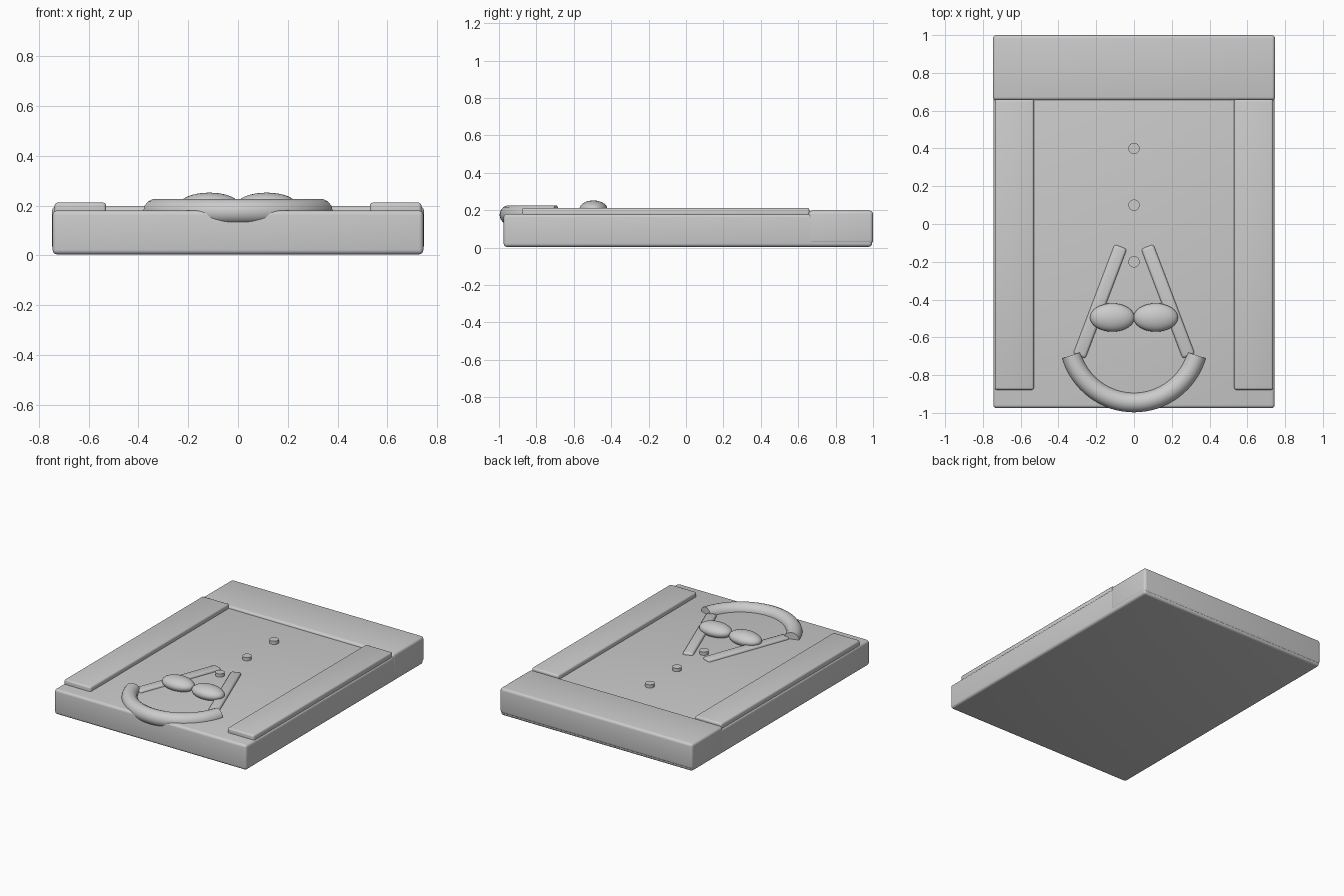
import bpy, math
from mathutils import Vector

if "Cube" in bpy.data.objects:
    bpy.data.objects.remove(bpy.data.objects["Cube"])


def smooth(ob):
    bpy.ops.object.select_all(action='DESELECT')
    ob.select_set(True)
    bpy.context.view_layer.objects.active = ob
    bpy.ops.object.shade_smooth_by_angle(angle=math.radians(40))


def slab(name, lo, hi, bevel, segs=4, rot=0.0):
    """Rounded box between two corners, optionally turned about z."""
    lo, hi = Vector(lo), Vector(hi)
    bpy.ops.mesh.primitive_cube_add(size=1, location=(lo + hi) / 2)
    ob = bpy.context.object
    ob.name = name
    ob.scale = hi - lo
    bpy.ops.object.transform_apply(location=False, rotation=False, scale=True)
    ob.rotation_euler.z = rot
    m = ob.modifiers.new("round", 'BEVEL')
    m.width = bevel
    m.segments = segs
    bpy.ops.object.modifier_apply(modifier="round")
    smooth(ob)
    return ob


# Folded garment body and thicker back hem
slab("folded_body", (-0.745, -0.975, 0.004), (0.745, 0.995, 0.180), 0.018)
slab("back_hem", (-0.747, 0.655, 0.02), (0.747, 1.0, 0.197), 0.018)

# Folded side strips and lapels
for s, side in ((-1, "left"), (1, "right")):
    xs = sorted((s * 0.53, s * 0.737))
    slab(side + "_strip", (xs[0], -0.878, 0.15), (xs[1], 0.66, 0.212), 0.012, 3)

    a, b = Vector((s * 0.07, -0.12)), Vector((s * 0.29, -0.70))
    mid, d = (a + b) / 2, a - b
    length = d.length
    slab(side + "_lapel",
         (mid.x - 0.035, mid.y - length / 2, 0.15),
         (mid.x + 0.035, mid.y + length / 2, 0.196), 0.014, 3,
         math.atan2(-d.x, d.y))

# Rolled collar: capped tube swept along the front arc
cu = bpy.data.curves.new("collar", 'CURVE')
cu.dimensions = '3D'
cu.bevel_depth = 0.052
cu.bevel_resolution = 5
cu.use_fill_caps = True
n = 32
sp = cu.splines.new('POLY')
sp.points.add(n)
for i in range(n + 1):
    t = math.radians(196 + 148 * i / n)
    sp.points[i].co = (0.345 * math.cos(t), -0.60 + 0.345 * math.sin(t), 0.175, 1)
collar = bpy.data.objects.new("collar", cu)
bpy.context.collection.objects.link(collar)
bpy.ops.object.select_all(action='DESELECT')
collar.select_set(True)
bpy.context.view_layer.objects.active = collar
bpy.ops.object.convert(target='MESH')
smooth(bpy.context.object)

# Bow tie lobes
for s, side in ((-1, "left"), (1, "right")):
    bpy.ops.mesh.primitive_uv_sphere_add(segments=32, ring_count=16, radius=1,
                                         location=(s * 0.115, -0.495, 0.205))
    ob = bpy.context.object
    ob.name = side + "_bow"
    ob.scale = (0.118, 0.075, 0.047)
    bpy.ops.object.transform_apply(location=False, rotation=False, scale=True)
    smooth(ob)

# Buttons
for i, y in enumerate((0.4, 0.1, -0.2)):
    bpy.ops.mesh.primitive_cylinder_add(vertices=24, radius=0.03, depth=0.04,
                                        location=(0, y, 0.183))
    bpy.context.object.name = "button_%d" % (i + 1)
    smooth(bpy.context.object)
